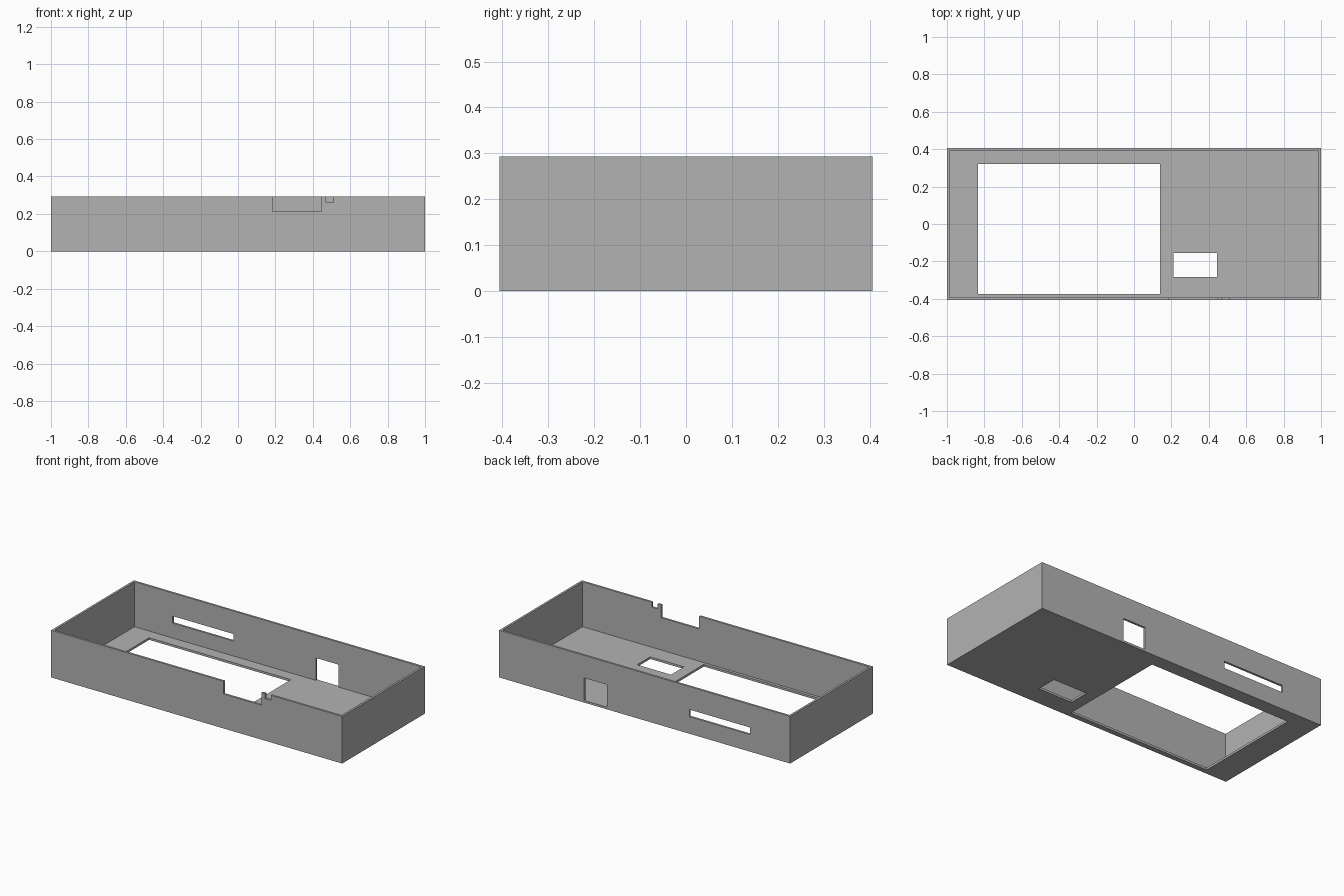
import bpy
import bmesh

L, W, H, T = 2.0, 0.812, 0.293, 0.0135   # length, width, height, wall thickness
X, Y = L / 2, W / 2

if "Cube" in bpy.data.objects:
    bpy.data.objects.remove(bpy.data.objects["Cube"], do_unlink=True)

grey = bpy.data.materials.new("plain grey")
grey.use_nodes = True
colour = (0.45, 0.45, 0.45, 1)
grey.diffuse_color = colour
grey.node_tree.nodes["Principled BSDF"].inputs["Base Color"].default_value = colour


def box(name, x, y, z):
    """Axis-aligned box from (min, max) pairs."""
    bm = bmesh.new()
    bmesh.ops.create_cube(bm, size=1)
    for v in bm.verts:
        v.co = [r[1] if c > 0 else r[0] for c, r in zip(v.co, (x, y, z))]
    mesh = bpy.data.meshes.new(name)
    bm.to_mesh(mesh)
    bm.free()
    mesh.materials.append(grey)
    obj = bpy.data.objects.new(name, mesh)
    bpy.context.collection.objects.link(obj)
    return obj


front, back = (-Y - 0.1, -Y + 2 * T), (Y - 2 * T, Y + 0.1)
through_floor, above = (-0.1, 2 * T), H + 0.1

cutters = [
    box("cavity", (-X + T, X - T), (-Y + T, Y - T), (T, above)),
    # floor openings
    box("screen_opening", (-0.835, 0.139), (-0.374, 0.32), through_floor),
    box("small_opening", (0.212, 0.444), (-0.283, -0.155), through_floor),
    # notches in the front rim
    box("wide_notch", (0.184, 0.446), front, (0.214, above)),
    box("narrow_notch", (0.47, 0.51), front, (0.262, above)),
    # ports in the back wall
    box("tall_port", (0.26, 0.417), back, (T, 0.153)),
    box("slot_port", (-0.724, -0.307), back, (0.106, 0.15)),
]

# open tray, cut in order
tray = box("tray", (-X, X), (-Y, Y), (0, H))
for cutter in cutters:
    mod = tray.modifiers.new(cutter.name, "BOOLEAN")
    mod.operation, mod.solver, mod.object = "DIFFERENCE", "EXACT", cutter

bpy.context.view_layer.update()
evaluated = tray.evaluated_get(bpy.context.evaluated_depsgraph_get())
result = bpy.data.meshes.new_from_object(evaluated)
tray.modifiers.clear()
tray.data = result
for cutter in cutters:
    bpy.data.objects.remove(cutter, do_unlink=True)
